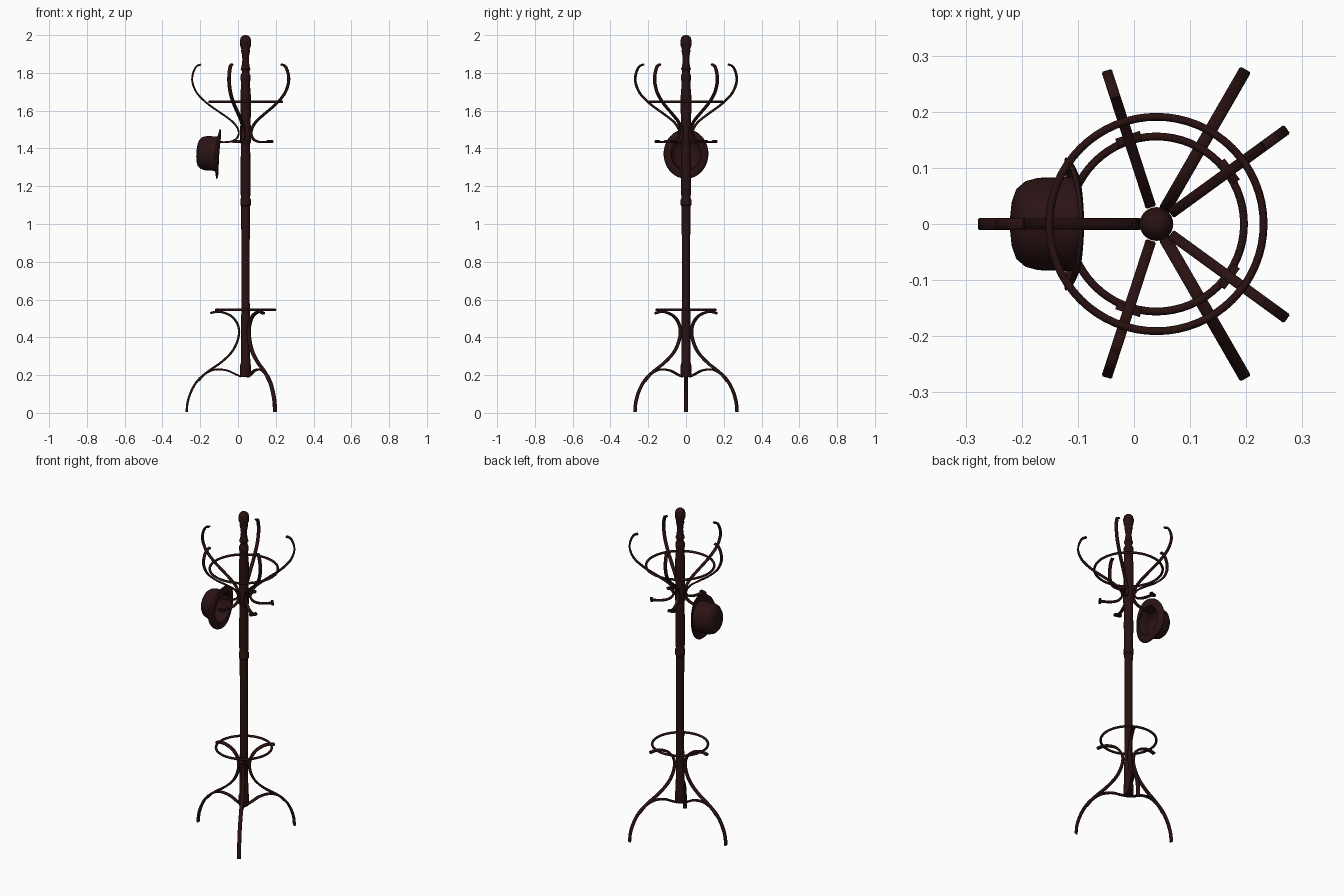
import bpy, bmesh, math
from mathutils import Vector

if "Cube" in bpy.data.objects:
    bpy.data.objects.remove(bpy.data.objects["Cube"])

AX = 0.04  # x position of the pole axis


def material(name, col):
    m = bpy.data.materials.new(name)
    m.diffuse_color = (*col, 1)
    m.use_nodes = True
    m.node_tree.nodes["Principled BSDF"].inputs["Base Color"].default_value = m.diffuse_color
    return m


WOOD = material("dark mahogany", (0.022, 0.0055, 0.0055))
FELT = material("dark maroon felt", (0.024, 0.0065, 0.007))


def finish(bm, name, mat, angle=40):
    bmesh.ops.remove_doubles(bm, verts=bm.verts, dist=1e-5)
    bmesh.ops.recalc_face_normals(bm, faces=bm.faces)
    me = bpy.data.meshes.new(name)
    bm.to_mesh(me)
    bm.free()
    me.materials.append(mat)
    ob = bpy.data.objects.new(name, me)
    bpy.context.collection.objects.link(ob)
    bpy.ops.object.select_all(action='DESELECT')
    ob.select_set(True)
    bpy.context.view_layer.objects.active = ob
    bpy.ops.object.shade_smooth_by_angle(angle=math.radians(angle))
    return ob


def skin(bm, rings, closed=False, caps=True):
    # join successive loops of points with quads
    vs = [[bm.verts.new(p) for p in r] for r in rings]
    n = len(vs[0])
    for i in range(len(vs) if closed else len(vs) - 1):
        a, b = vs[i], vs[(i + 1) % len(vs)]
        for j in range(n):
            k = (j + 1) % n
            bm.faces.new((a[j], a[k], b[k], b[j]))
    if caps and not closed:
        bm.faces.new(vs[0])
        bm.faces.new(vs[-1])


def smooth_path(pts, steps=6):
    # Catmull-Rom curve through the points
    p = [Vector(q) for q in pts]
    p = [2 * p[0] - p[1]] + p + [2 * p[-1] - p[-2]]
    out = []
    for i in range(1, len(p) - 2):
        a, b, c, d = p[i - 1:i + 3]
        for s in range(steps):
            t = s / steps
            out.append(0.5 * (2 * b + (c - a) * t + (2 * a - 5 * b + 4 * c - d) * t * t
                              + (3 * b - a - 3 * c + d) * t ** 3))
    return out + [p[-2]]


def strip(name, pts, deg, w, t):
    # bent wooden strip following an (r, z) path in a radial plane
    path = smooth_path(pts)
    ca, sa = math.cos(math.radians(deg)), math.sin(math.radians(deg))
    sec = [(1, .5), (.75, 1), (-.75, 1), (-1, .5), (-1, -.5), (-.75, -1), (.75, -1), (1, -.5)]
    rings = []
    for i, q in enumerate(path):
        d = (path[min(i + 1, len(path) - 1)] - path[max(i - 1, 0)]).normalized()
        ring = []
        for u, v in sec:
            r = q.x - d.y * v * t / 2
            z = q.y + d.x * v * t / 2
            s = u * w / 2
            ring.append((AX + r * ca - s * sa, r * sa + s * ca, z))
        rings.append(ring)
    bm = bmesh.new()
    skin(bm, rings)
    return finish(bm, name, WOOD, 50)


def hoop(name, radius, z, half):
    rings = []
    for i in range(64):
        a = math.tau * i / 64
        rings.append([(AX + (radius + half * math.cos(b)) * math.cos(a),
                       (radius + half * math.cos(b)) * math.sin(a),
                       z + half * math.sin(b))
                      for b in [math.tau * j / 10 for j in range(10)]])
    bm = bmesh.new()
    skin(bm, rings, closed=True)
    finish(bm, name, WOOD, 60)


# turned pole with collars and finial
profile = [(.026, .19), (.029, .2), (.029, .25), (.025, .265), (.024, .4), (.022, .6),
           (.022, .9), (.024, 1.08), (.024, 1.095), (.028, 1.1), (.028, 1.13), (.024, 1.138),
           (.026, 1.16), (.027, 1.3), (.024, 1.41), (.024, 1.425), (.03, 1.435), (.03, 1.5),
           (.027, 1.53), (.028, 1.6), (.028, 1.68), (.024, 1.73), (.024, 1.755), (.027, 1.765),
           (.027, 1.785), (.02, 1.8), (.02, 1.81), (.026, 1.82), (.021, 1.835), (.017, 1.87),
           (.02, 1.9), (.024, 1.915), (.022, 1.925), (.029, 1.945), (.03, 1.97), (.025, 1.988),
           (.014, 1.998), (.004, 2.0)]
bm = bmesh.new()
skin(bm, [[(AX + r * math.cos(math.tau * j / 32), r * math.sin(math.tau * j / 32), z)
           for j in range(32)] for r, z in profile])
finish(bm, "pole", WOOD, 35)

# three legs, each with an arched brace
LEG = [(.312, .005), (.306, .06), (.285, .12), (.25, .175), (.195, .222), (.13, .267), (.075, .32),
       (.045, .375), (.034, .43), (.045, .475), (.075, .512), (.12, .532), (.155, .535), (.187, .528)]
BRACE = [(.25, .168), (.215, .205), (.175, .226), (.135, .23), (.09, .222), (.05, .203), (.022, .192)]
for i, a in enumerate((60, 180, 300)):
    strip(f"leg_{i + 1}", LEG, a, .022, .012)
    strip(f"leg_brace_{i + 1}", BRACE, a, .02, .01)

# five coat arms with a lower hook and crossbar end
ARM = [(.236, 1.845), (.262, 1.832), (.28, 1.79), (.28, 1.745), (.255, 1.69), (.2, 1.636),
       (.13, 1.587), (.075, 1.547), (.045, 1.512), (.036, 1.48), (.046, 1.455), (.07, 1.439),
       (.11, 1.433), (.16, 1.436)]
for i, a in enumerate((36, 108, 180, 252, 324)):
    strip(f"coat_arm_{i + 1}", ARM, a, .019, .01)
    strip(f"hook_end_{i + 1}", [(.153, 1.437), (.167, 1.437)], a, .046, .016)

# umbrella ring and top ring
hoop("lower_ring", .156, .545, .007)
hoop("upper_ring", .191, 1.647, .007)

# bowler hat hanging on the left hook: (radius, depth) profile, oval, sides of brim curled
HAT = [(.129, .010), (.127, .004), (.115, .001), (.095, 0), (.086, .004), (.087, .008),
       (.087, .03), (.085, .032), (.086, .055), (.085, .075), (.079, .096), (.066, .110),
       (.045, .117), (.02, .12), (.001, .1205)]
axis = Vector((-1, 0, .07)).normalized()
up = Vector((.07, 0, 1)).normalized()
base = Vector((-.096, 0, 1.37))
rings = []
for r, d in HAT:
    ring = []
    for j in range(48):
        a = math.tau * j / 48
        curl = .016 * math.sin(a) ** 2 * max(0, (r - .087) / .042)
        ring.append(base + axis * (d + curl) + up * (r * 1.02 * math.cos(a))
                    + Vector((0, r * .92 * math.sin(a), 0)))
    rings.append(ring)
bm = bmesh.new()
skin(bm, rings, caps=False)
bm.faces.new([bm.verts[:][-48 + j] for j in range(48)])
hat = finish(bm, "bowler_hat", FELT, 50)
mod = hat.modifiers.new("thickness", 'SOLIDIFY')
mod.thickness = .004
